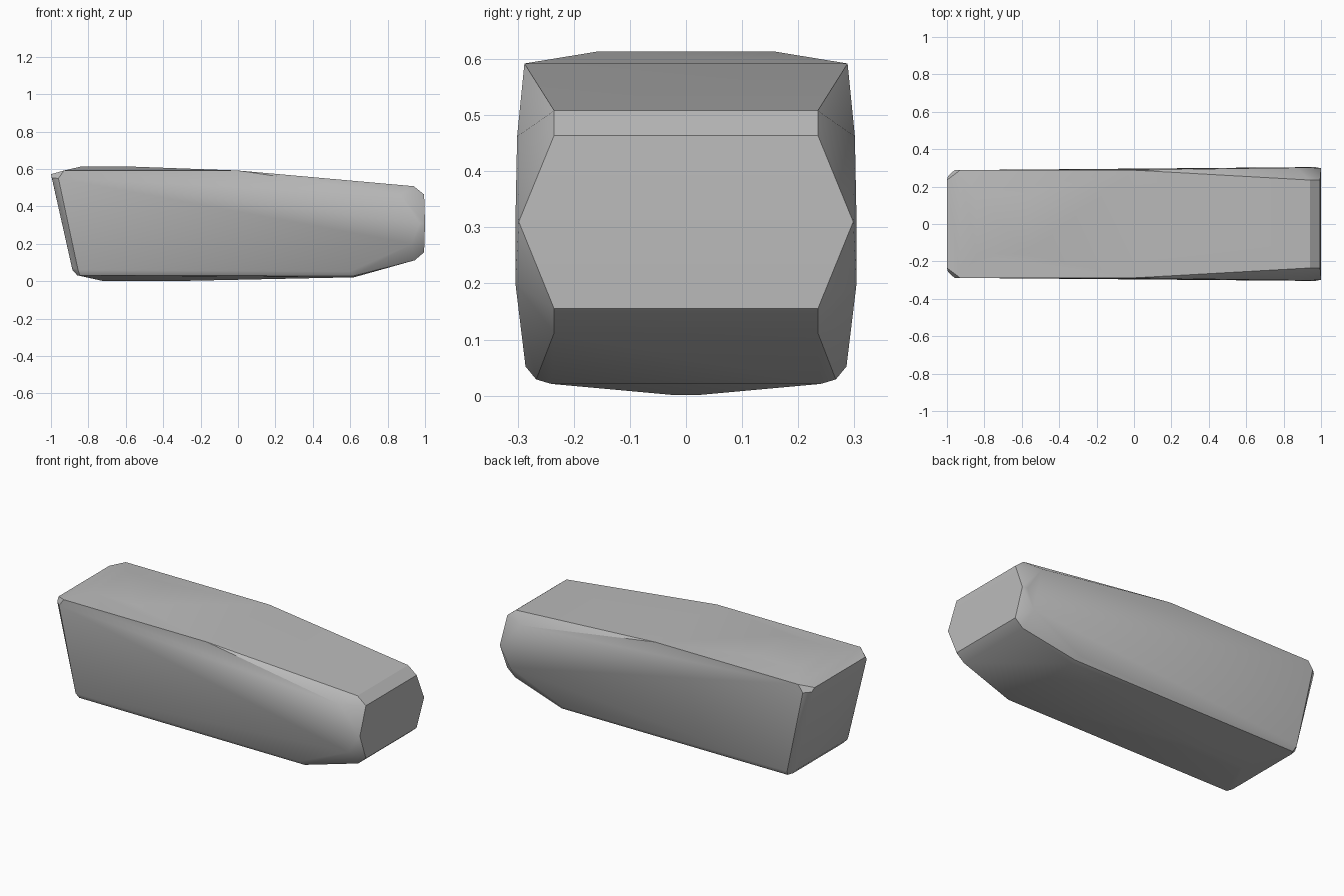
import bpy
import bmesh
import math

cube = bpy.data.objects.get("Cube")
if cube:
    bpy.data.objects.remove(cube, do_unlink=True)

# Material
mat = bpy.data.materials.new("stone grey")
mat.use_nodes = True
grey = (0.5, 0.5, 0.5, 1)
mat.diffuse_color = grey
mat.node_tree.nodes["Principled BSDF"].inputs["Base Color"].default_value = grey

# Corners as (x, half width, z), mirrored across y
upright_end = [(-1, .235, .572), (-.995, .255, .552), (-.96, .288, .55),
               (-.885, .235, .06), (-.88, .25, .07), (-.855, .284, .06),
               (-.86, .235, .032), (-.845, .265, .03)]
top = [(-.93, .288, .592), (0, .288, .592),
       (-.84, .16, .613), (-.57, .16, .613), (.94, .235, .508)]
nose = [(.995, .235, .464), (1, .298, .31), (.995, .235, .155), (.945, .235, .112),
        (.87, .301, .462), (.93, .304, .2), (.97, .304, .31)]
underside = [(.62, .24, .021), (.62, .267, .029), (.6, .286, .052),
             (-.72, .02, .001), (-.33, .02, .001)]

# Convex faceted block
bm = bmesh.new()
for x, w, z in upright_end + top + nose + underside:
    for side in (-1, 1):
        bm.verts.new((x, side * w, z))
result = bmesh.ops.convex_hull(bm, input=bm.verts)
loose = [v for v in bm.verts if not v.link_faces]
bmesh.ops.delete(bm, geom=loose, context='VERTS')
bmesh.ops.dissolve_limit(bm, angle_limit=math.radians(1),
                         verts=bm.verts, edges=bm.edges)
bmesh.ops.recalc_face_normals(bm, faces=bm.faces)
mesh = bpy.data.meshes.new("faceted_block")
bm.to_mesh(mesh)
bm.free()
mesh.materials.append(mat)
block = bpy.data.objects.new("faceted_block", mesh)
bpy.context.collection.objects.link(block)

# Soft shading on shallow edges, crisp on steep ones
bpy.ops.object.select_all(action='DESELECT')
block.select_set(True)
bpy.context.view_layer.objects.active = block
bpy.ops.object.shade_smooth_by_angle(angle=math.radians(30))
